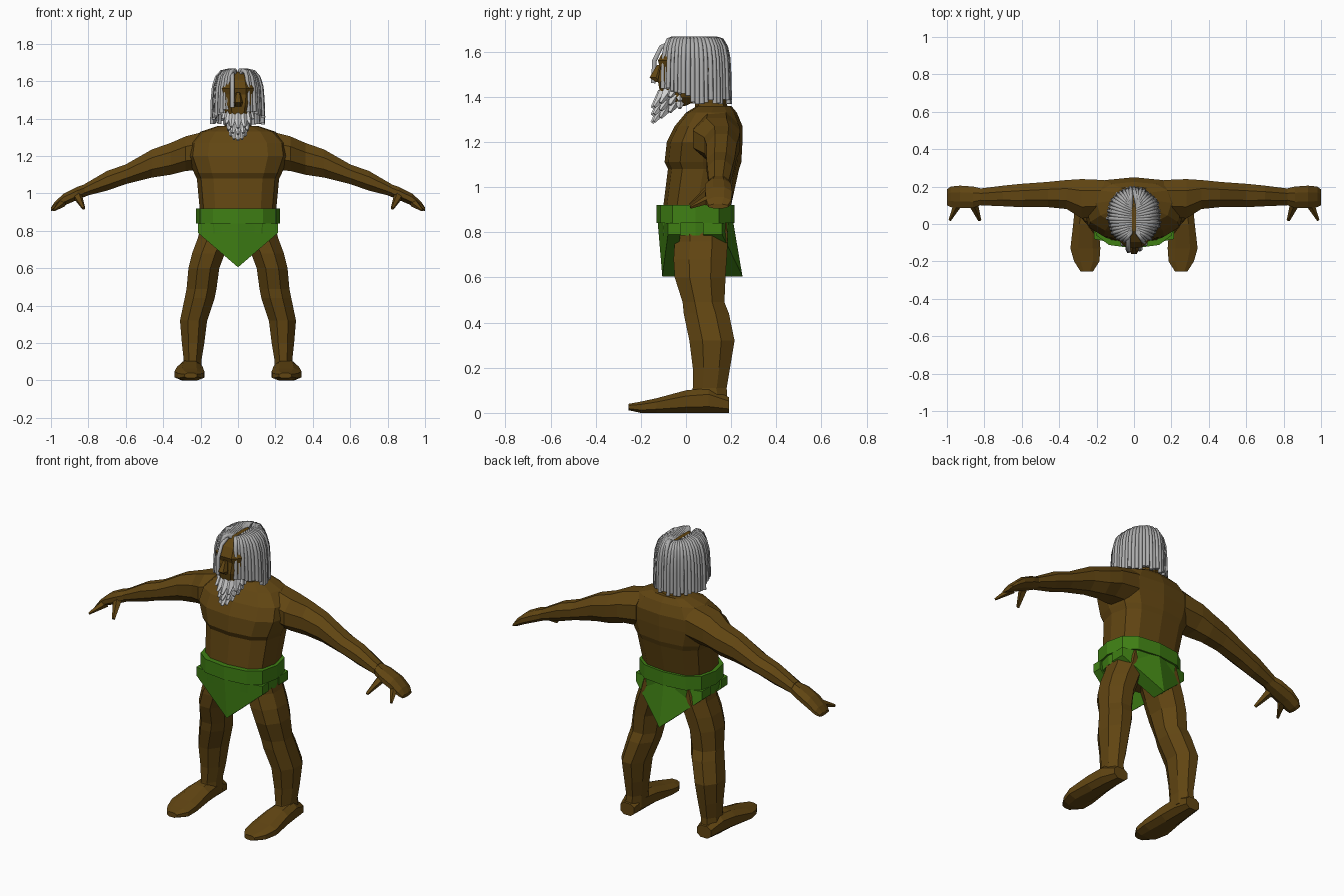
import bpy, bmesh, math, random
from mathutils import Vector

random.seed(4)
cube = bpy.data.objects.get("Cube")
if cube:
    bpy.data.objects.remove(cube, do_unlink=True)


def material(name, rgb):
    m = bpy.data.materials.new(name)
    m.use_nodes = True
    m.diffuse_color = (*rgb, 1)
    bsdf = next(n for n in m.node_tree.nodes if n.type == 'BSDF_PRINCIPLED')
    bsdf.inputs["Base Color"].default_value = (*rgb, 1)
    bsdf.inputs["Roughness"].default_value = 0.8
    return m


SKIN = material("brown skin", (0.12, 0.06, 0.006))
CLOTH = material("green cloth", (0.05, 0.215, 0.007))
HAIR = material("grey hair", (0.42, 0.42, 0.42))
BEARD = material("white beard", (0.66, 0.66, 0.66))


def add_mesh(name, bm, mat):
    bmesh.ops.recalc_face_normals(bm, faces=bm.faces)
    me = bpy.data.meshes.new(name)
    bm.to_mesh(me)
    bm.free()
    me.materials.append(mat)
    ob = bpy.data.objects.new(name, me)
    bpy.context.collection.objects.link(ob)
    return ob


def skin_rings(bm, rings):
    """Join rings of points with quads and close both ends."""
    loops = [[bm.verts.new(p) for p in r] for r in rings]
    n = len(loops[0])
    for a, b in zip(loops, loops[1:]):
        for i in range(n):
            j = (i + 1) % n
            bm.faces.new((a[i], a[j], b[j], b[i]))
    bm.faces.new(loops[0])
    bm.faces.new(loops[-1])


def loft(name, mat, axis, rows, side=1, n=8, power=1.0, flat=True):
    """Each row: position on the axis, then low and high of the other two axes."""
    off = math.pi / n if flat else 0
    grow = 1 / math.cos(off)

    def shape(v):
        return math.copysign(abs(v * grow) ** power, v)

    rings = []
    for t, a0, a1, b0, b1 in rows:
        ring = []
        for i in range(n):
            ang = 2 * math.pi * i / n + off
            a = (a0 + a1) / 2 + (a1 - a0) / 2 * shape(math.cos(ang))
            b = (b0 + b1) / 2 + (b1 - b0) / 2 * shape(math.sin(ang))
            p = {'x': (t, a, b), 'y': (a, t, b), 'z': (a, b, t)}[axis]
            ring.append((p[0] * side, p[1], p[2]))
        rings.append(ring)
    bm = bmesh.new()
    skin_rings(bm, rings)
    return add_mesh(name, bm, mat)


def upright(name, mat, rows, n=12, power=0.75):
    """Symmetric body part; rows: height, half width, front, back."""
    full = [(z, -w, w, f, b) for z, w, f, b in rows]
    return loft(name, mat, 'z', full, n=n, power=power, flat=False)


def cone(bm, start, end, r1, r2, sides=5):
    start, end = Vector(start), Vector(end)
    d = end - start
    mat = d.to_track_quat('Z', 'Y').to_matrix().to_4x4()
    mat.translation = (start + end) / 2
    bmesh.ops.create_cone(bm, cap_ends=True, segments=sides, radius1=r1,
                          radius2=r2, depth=d.length, matrix=mat)


# Trunk, neck, head and nose
upright("torso", SKIN, [
    (0.76, 0.16, -0.06, 0.17), (0.84, 0.20, -0.10, 0.19), (0.92, 0.205, -0.10, 0.20),
    (1.08, 0.22, -0.08, 0.235), (1.11, 0.235, -0.095, 0.245), (1.20, 0.27, -0.085, 0.25),
    (1.27, 0.26, -0.05, 0.25), (1.33, 0.20, 0.0, 0.225), (1.36, 0.11, 0.05, 0.20)])
upright("neck", SKIN, [(1.30, 0.085, 0.04, 0.20), (1.37, 0.07, 0.04, 0.18),
                       (1.46, 0.07, -0.01, 0.16)], n=8)
upright("head", SKIN, [
    (1.36, 0.04, -0.10, 0.0), (1.40, 0.07, -0.115, 0.09), (1.47, 0.09, -0.13, 0.15),
    (1.53, 0.105, -0.12, 0.165), (1.56, 0.105, -0.13, 0.17), (1.61, 0.09, -0.10, 0.15),
    (1.65, 0.05, -0.04, 0.10)], n=10)
upright("nose", SKIN, [(1.54, 0.012, -0.13, -0.10), (1.485, 0.026, -0.165, -0.10),
                       (1.465, 0.02, -0.135, -0.10)], n=6)

# Limbs, built once for each side
for side, word in ((1, "left"), (-1, "right")):
    loft(word + "_arm", SKIN, 'x', [
        (0.16, 0.04, 0.235, 1.13, 1.335), (0.28, 0.03, 0.24, 1.12, 1.305),
        (0.36, 0.08, 0.235, 1.10, 1.27), (0.46, 0.09, 0.225, 1.085, 1.235),
        (0.60, 0.09, 0.215, 1.05, 1.155), (0.70, 0.095, 0.205, 1.015, 1.12),
        (0.82, 0.10, 0.19, 0.985, 1.05)], side)
    loft(word + "_hand", SKIN, 'x', [
        (0.80, 0.11, 0.185, 0.99, 1.055), (0.86, 0.085, 0.20, 0.965, 1.035),
        (0.93, 0.085, 0.205, 0.935, 1.0), (0.98, 0.09, 0.20, 0.91, 0.955),
        (1.0, 0.10, 0.185, 0.905, 0.925)], side)
    fingers = bmesh.new()
    cone(fingers, (0.86 * side, 0.11, 0.99), (0.825 * side, 0.02, 0.92), 0.026, 0.009)
    cone(fingers, (0.94 * side, 0.11, 0.95), (0.985 * side, 0.02, 0.91), 0.024, 0.007)
    add_mesh(word + "_fingers", fingers, SKIN)
    loft(word + "_leg", SKIN, 'z', [
        (0.86, 0.01, 0.19, -0.06, 0.18), (0.76, 0.035, 0.215, -0.05, 0.185),
        (0.68, 0.07, 0.245, -0.055, 0.18), (0.60, 0.10, 0.265, -0.05, 0.175),
        (0.49, 0.115, 0.275, -0.015, 0.17), (0.44, 0.125, 0.285, -0.01, 0.19),
        (0.32, 0.165, 0.31, 0.015, 0.215), (0.20, 0.18, 0.30, 0.03, 0.195),
        (0.11, 0.195, 0.29, 0.03, 0.18), (0.04, 0.195, 0.30, 0.02, 0.185)], side)
    loft(word + "_foot", SKIN, 'y', [
        (0.19, 0.205, 0.295, 0, 0.07), (0.10, 0.195, 0.315, 0, 0.11),
        (0.0, 0.19, 0.325, 0, 0.10), (-0.13, 0.18, 0.34, 0, 0.065),
        (-0.20, 0.185, 0.32, 0, 0.05), (-0.255, 0.22, 0.285, 0.012, 0.04)],
        side, power=0.8)

# Loincloth: belt, wrap and two pointed flaps
upright("belt", CLOTH, [(0.84, 0.225, -0.13, 0.215), (0.92, 0.225, -0.13, 0.215)])
upright("wrap", CLOTH, [(0.785, 0.212, -0.115, 0.20), (0.85, 0.215, -0.12, 0.205)])


def flap(name, mid_y, edge_y, tip_y, thick):
    bm = bmesh.new()
    for s in (1, -1):
        outer = [(0, mid_y, 0.84), (0.215 * s, edge_y, 0.84),
                 (0.215 * s, edge_y, 0.79), (0, tip_y, 0.605)]
        skin_rings(bm, [outer, [(x, y + thick, z) for x, y, z in outer]])
    add_mesh(name, bm, CLOTH)


flap("front_flap", -0.125, -0.08, -0.105, 0.055)
flap("back_flap", 0.21, 0.16, 0.25, -0.085)

# Hanging locks that fan out from the parting
curve = bpy.data.curves.new("locks_path", 'CURVE')
curve.dimensions = '3D'
curve.bevel_depth = 0.0115
curve.bevel_resolution = 1
curve.use_fill_caps = True


def lock(points):
    sp = curve.splines.new('POLY')
    sp.points.add(len(points) - 1)
    for p, co in zip(sp.points, points):
        p.co = (*co, 1)


COUNT = 46
for i in range(COUNT):
    ang = 2 * math.pi * (i + 0.5) / COUNT
    c, s = math.cos(ang), math.sin(ang)
    if s < 0 and abs(c) < 0.28:
        continue
    k = random.uniform(0.95, 1.02)
    root = Vector((math.copysign(0.016, c), 0.03 + 0.08 * s, 0))
    rim = Vector((0.135 * c * k, 0.04 + 0.15 * s * k, 0))
    bottom = 1.365 + 0.075 * max(0, -s) + random.uniform(0, 0.025)
    steps = ((0, 1.642), (0.3, 1.658), (0.6, 1.65), (0.82, 1.62),
             (0.95, 1.57), (1.0, 1.50), (1.03, bottom))
    lock([root.lerp(rim, t) + Vector((0, 0, z)) for t, z in steps])
# One loose lock over the forehead
lock([(-0.03, y, z) for y, z in ((-0.05, 1.645), (-0.11, 1.62), (-0.14, 1.56), (-0.145, 1.46))])

path = bpy.data.objects.new("locks_path", curve)
bpy.context.collection.objects.link(path)
locks_mesh = bpy.data.meshes.new_from_object(
    path.evaluated_get(bpy.context.evaluated_depsgraph_get()))
bpy.data.objects.remove(path, do_unlink=True)
locks_mesh.materials.clear()
locks_mesh.materials.append(HAIR)
locks_mesh.polygons.foreach_set("use_smooth", [True] * len(locks_mesh.polygons))
bpy.context.collection.objects.link(bpy.data.objects.new("hair_locks", locks_mesh))

# Beard: rows of faceted tufts around the jaw
beard = bmesh.new()
for row in range(3):
    for i in range(9):
        t = math.radians(-100 + 25 * i)
        c, s = math.cos(t), math.sin(t)
        w = 1 - 0.2 * row
        z = 1.445 - 0.033 * row - 0.03 * max(c, 0)
        drop = 0.03 + 0.035 * max(c, 0)
        start = (0.058 * s * w, -0.04 - 0.06 * c, z)
        end = (0.085 * s * w, -0.045 - 0.105 * c, z - drop)
        cone(beard, start, end, 0.028, 0.008)
add_mesh("beard", beard, BEARD)
